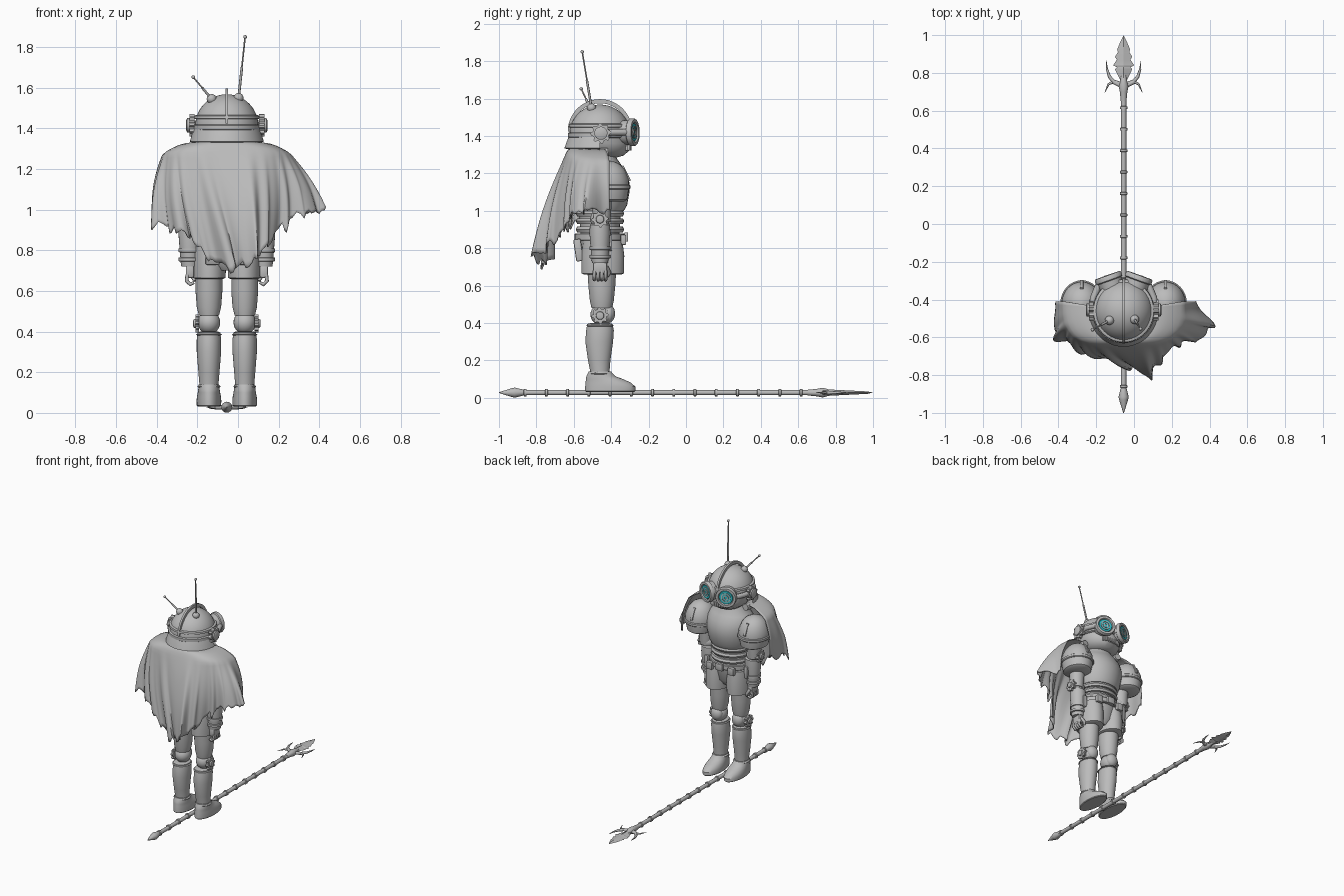
import bpy, bmesh, math, random
from math import sin, cos, pi
from mathutils import Vector

random.seed(4)
if "Cube" in bpy.data.objects:
    bpy.data.objects.remove(bpy.data.objects["Cube"])
X0, Y0 = -0.055, -0.46      # body axis
FULL = 2 * pi


def material(name, rgb):
    m = bpy.data.materials.new(name)
    m.use_nodes = True
    m.diffuse_color = (*rgb, 1)
    m.node_tree.nodes["Principled BSDF"].inputs["Base Color"].default_value = (*rgb, 1)
    return m


GREY = material("plain grey", (0.5, 0.5, 0.5))
CYAN = material("glowing cyan", (0.03, 0.5, 0.56))


def finish(name, bm, mat=GREY, loc=(0, 0, 0), direction=None, angle=35):
    """Turn a bmesh into a shaded object, its z axis aimed along direction."""
    bmesh.ops.recalc_face_normals(bm, faces=bm.faces)
    me = bpy.data.meshes.new(name)
    bm.to_mesh(me)
    bm.free()
    ob = bpy.data.objects.new(name, me)
    bpy.context.collection.objects.link(ob)
    me.materials.append(mat)
    ob.location = loc
    if direction:
        ob.rotation_euler = Vector(direction).to_track_quat('Z', 'Y').to_euler()
    for o in bpy.context.selected_objects:
        o.select_set(False)
    ob.select_set(True)
    bpy.context.view_layer.objects.active = ob
    bpy.ops.object.shade_smooth_by_angle(angle=math.radians(angle))
    return ob


def loft(name, rings, n=32, start=0, sweep=FULL, cap=True, **kw):
    """Skin a stack of ellipses (z, rx, ry, centre y shift)."""
    bm = bmesh.new()
    closed = sweep == FULL
    count = n if closed else n + 1
    rows = []
    for ring in rings:
        z, rx, ry, cy = (list(ring) + [ring[1], 0][len(ring) - 2:])[:4]
        rows.append([bm.verts.new((rx * cos(start + sweep * i / n),
                                   cy + ry * sin(start + sweep * i / n), z)) for i in range(count)])
    for a, b in zip(rows, rows[1:]):
        for i in range(n):
            j = (i + 1) % count
            bm.faces.new((a[i], a[j], b[j], b[i]))
    if closed and cap:
        bm.faces.new(rows[0])
        bm.faces.new(rows[-1])
    return finish(name, bm, **kw)


def box(name, size, loc, direction=None):
    bm = bmesh.new()
    bmesh.ops.create_cube(bm, size=1)
    bmesh.ops.scale(bm, vec=size, verts=bm.verts)
    bmesh.ops.bevel(bm, geom=bm.edges[:], offset=min(size) * .2, segments=2, affect='EDGES', profile=.5)
    return finish(name, bm, loc=loc, direction=direction)


def ball(name, r, loc, squash=(1, 1, 1)):
    bm = bmesh.new()
    bmesh.ops.create_uvsphere(bm, u_segments=24, v_segments=14, radius=r)
    bmesh.ops.scale(bm, vec=squash, verts=bm.verts)
    return finish(name, bm, loc=loc)


def gear(name, r, depth, loc, side, teeth=8):
    bm = bmesh.new()
    ring = []
    for i in range(teeth * 4):
        a, rad = FULL * i / (teeth * 4), r if i % 4 < 2 else r * .8
        ring.append(bm.verts.new((rad * cos(a), rad * sin(a), -depth / 2)))
    face = bm.faces.new(ring)
    out = bmesh.ops.extrude_face_region(bm, geom=[face])
    bmesh.ops.translate(bm, vec=(0, 0, depth), verts=[v for v in out["geom"] if isinstance(v, bmesh.types.BMVert)])
    finish(name, bm, loc=loc, direction=(side, 0, 0))
    hub = Vector(loc) + Vector((side * depth / 2, 0, 0))
    loft(name + "_hub", [(0, r * .5), (depth * .5, r * .45), (depth * .6, r * .3)], n=20, loc=hub, direction=(side, 0, 0))


def wire(name, pts, radii, r):
    cu = bpy.data.curves.new(name, 'CURVE')
    cu.dimensions, cu.bevel_depth, cu.bevel_resolution, cu.use_fill_caps = '3D', r, 2, True
    sp = cu.splines.new('POLY')
    sp.points.add(len(pts) - 1)
    for p, co, rad in zip(sp.points, pts, radii):
        p.co, p.radius = (*co, 1), rad
    ob = bpy.data.objects.new(name, cu)
    bpy.context.collection.objects.link(ob)
    cu.materials.append(GREY)
    for o in bpy.context.selected_objects:
        o.select_set(False)
    ob.select_set(True)
    bpy.context.view_layer.objects.active = ob
    bpy.ops.object.convert(target='MESH')


AXIS = (X0, Y0, 0)

# Torso, chest plate, belt
loft("waist", [(.78, .13, .1), (.9, .125, .105), (1.04, .13, .115)], loc=AXIS)
loft("chest_plate", [(1.0, .142, .128), (1.03, .155, .145), (1.1, .17, .158), (1.15, .174, .158),
                     (1.2, .168, .142), (1.24, .145, .118), (1.28, .1, .09), (1.33, .08, .08)], loc=AXIS)
for z in (.9, .945, .985):
    loft("waist_band", [(z - .015, .138, .122), (z, .143, .13), (z + .015, .138, .122)], loc=AXIS)
loft("belt", [(.84, .15, .13), (.845, .155, .135), (.875, .155, .135), (.88, .15, .13)], loc=AXIS)
box("buckle", (.06, .02, .05), (X0, Y0 + .14, .86))
loft("pelvis", [(.7, .05, .07), (.74, .12, .1), (.84, .145, .115)], loc=AXIS)

# Head: jaw, dome, band, crest, neck guard
loft("neck", [(1.25, .08), (1.34, .085)], loc=AXIS)
loft("jaw", [(1.285, .05, .05, .04), (1.295, .09, .09, .035), (1.32, .125, .13, .025), (1.36, .145, .15, .015),
             (1.42, .15, .155)], loc=AXIS)
loft("helmet_dome", [(1.41 + .158 * sin(a * pi / 24), .156 * cos(a * pi / 24), .163 * cos(a * pi / 24))
                     for a in range(12)] + [(1.568, .004)], n=40, loc=AXIS)
loft("helmet_band", [(1.39, .158, .165), (1.395, .166, .172), (1.415, .166, .172), (1.42, .158, .165)], n=40, loc=AXIS)
loft("helmet_upper_band", [(1.445, .153, .16), (1.448, .162, .168), (1.462, .16, .166), (1.466, .15, .157)], n=40, loc=AXIS)
loft("neck_guard", [(1.4, .162, .165), (1.37, .172, .178), (1.335, .182, .19), (1.33, .17, .175)],
     start=pi, sweep=pi, loc=AXIS)
bm = bmesh.new()
arc = [[bm.verts.new((x, r * cos(a * pi / 24), r * sin(a * pi / 24))) for x, r in
        ((-.007, .15), (-.007, .172), (.007, .172), (.007, .15))] for a in range(25)]
for a, b in zip(arc, arc[1:]):
    for i in range(4):
        bm.faces.new((a[i], a[i - 1], b[i - 1], b[i]))
finish("helmet_crest", bm, loc=(X0, Y0, 1.425))
for i in range(-4, 5):
    a = i * .13
    box("tooth", (.013, .014, .03), (X0 + .135 * sin(a), Y0 + .025 + .137 * cos(a), 1.337))

# Goggles with ringed lenses, ear gears, antennae
for s in (-1, 1):
    aim = Vector((s * .36, 1, .02)).normalized()
    eye = Vector((X0 + s * .083, Y0 + .183, 1.42))
    loft("goggle", [(-.1, .062), (-.025, .066), (-.02, .074), (.0, .074), (.006, .07), (.006, .054), (-.006, .05)],
         loc=eye, direction=aim)
    loft("lens", [(-.006, .05), (.0, .047)], mat=CYAN, loc=eye, direction=aim)
    for r in (.034, .018):
        loft("lens_ring", [(0, r), (.004, r), (.004, r - .007), (0, r - .007)], cap=False, loc=eye, direction=aim)
    gear("ear_gear", .055, .025, (X0 + s * .172, Y0 + .005, 1.415), s)
    loft("ear_cap", [(0, .035), (.02, .035), (.025, .025)], loc=(X0 + s * .175, Y0 + .005, 1.415), direction=(s, 0, 0))
    wire("goggle_strap", [(X0 + s * .165, Y0, 1.415), (X0 + s * .16, Y0 + .07, 1.42), (X0 + s * .13, Y0 + .14, 1.42)],
         (1, 1, 1), .018)
for base, tip in (((-.13, -.51, 1.545), (-.22, -.56, 1.652)), ((.003, -.505, 1.55), (.035, -.555, 1.85))):
    b, t = Vector(base), Vector(tip)
    ball("antenna_base", .024, base)
    wire("antenna_lower", (b, b.lerp(t, .5)), (1, 1), .0065)
    wire("antenna_upper", (b.lerp(t, .5), t), (1, 1), .004)
    ball("antenna_tip", .009, tip)

for s in (-1, 1):
    # Shoulder, arm and hand
    sx, ax, lx = X0 + s * .222, X0 + s * .182, X0 + s * .088
    loft("shoulder_pad", [(1.05, .075, .09), (1.06, .092, .105), (1.12, .106, .115), (1.17, .105, .113),
                          (1.22, .085, .093), (1.25, .06, .065), (1.265, .03, .033), (1.27, .004)],
         loc=(sx, Y0 + .04, 0))
    loft("shoulder_rim", [(1.115, .108, .117), (1.12, .113, .122), (1.135, .113, .122), (1.14, .107, .116)],
         loc=(sx, Y0 + .04, 0))
    box("shoulder_strap", (.018, .012, .09), (sx, Y0 + .14, 1.2), (0, -.5, 1))
    loft("upper_arm", [(.94, .045), (1.0, .05), (1.1, .055)], n=24, loc=(X0 + s * .2, Y0 + .01, 0))
    ball("elbow", .052, (ax + s * .008, Y0, .955))
    gear("elbow_gear", .045, .02, (ax + s * .06, Y0, .955), s)
    loft("forearm", [(.72, .042), (.74, .045), (.8, .05), (.88, .056), (.925, .054), (.935, .045)], n=24, loc=(ax, Y0, 0))
    for z in (.755, .8):
        loft("wrist_band", [(z - .01, .05), (z - .008, .056), (z + .008, .056), (z + .01, .05)], n=24, loc=(ax, Y0, 0))
    box("palm", (.04, .075, .06), (ax, Y0, .695))
    for i in range(4):
        y = Y0 - .03 + .02 * i
        wire("finger", [(ax + s * .012, y, .68), (ax + s * .016, y, .65), (ax - s * .002, y, .632),
                        (ax - s * .02, y, .642)], (1, 1, 1, .8), .0095)
    wire("thumb", [(ax, Y0 + .035, .7), (ax - s * .015, Y0 + .05, .67), (ax - s * .025, Y0 + .04, .65)],
         (1, 1, .8), .011)

    # Leg, knee, boot
    loft("hip_plate", [(.84, .075, .105), (.76, .083, .115), (.665, .08, .113), (.66, .07, .1)],
         loc=(lx - s * .002, Y0 + .015, 0))
    loft("thigh", [(.48, .05, .055), (.52, .06, .064), (.6, .066, .072), (.7, .066, .078)], loc=(lx, Y0 + .01, 0))
    ball("knee", .058, (lx, Y0 + .01, .445), (.95, 1.05, 1))
    ball("knee_cap", .045, (lx, Y0 + .045, .45), (1, .8, 1.1))
    gear("knee_gear", .045, .018, (lx + s * .058, Y0, .44), s)
    loft("shin", [(.1, .046, .048), (.13, .046, .05), (.2, .052, .06, -.004), (.3, .06, .074, -.004),
                  (.36, .06, .074), (.395, .056, .068), (.4, .045, .05)], loc=(lx, Y0, 0))
    for z in (.13, .385):
        loft("shin_band", [(z - .008, .05, .054), (z, .053 + z * .03, .056 + z * .05), (z + .008, .05, .054)],
             loc=(lx, Y0, 0))
    loft("boot", [(.032, .055, .128, .055), (.037, .06, .134, .055), (.06, .061, .134, .055), (.08, .059, .122, .045),
                  (.1, .055, .1, .025), (.115, .053, .078, .005), (.14, .05, .06)], loc=(lx, Y0, 0))

    # Belt pouches
    box("side_pouch", (.03, .07, .09), (X0 + s * .165, Y0 + .03, .83))
    box("front_pouch", (.05, .03, .055), (X0 + s * .09, Y0 + .125, .845))
    box("back_pouch", (.07, .04, .12), (X0 + s * .07, Y0 - .115, .79), (0, -.15, 1))

# Cape: collar row, shoulder row, ragged hem
HEM = [(-.4, -.41, 1.0), (-.425, -.6, .94), (-.34, -.63, .9), (-.25, -.69, .88), (-.14, -.71, .75), (-.01, -.76, .71),
       (.09, -.815, .76), (.14, -.72, .83), (.22, -.64, .91), (.32, -.62, .98), (.42, -.55, 1.0), (.33, -.41, 1.01)]
COLS, ROWS = 110, 26


def hem_at(t):
    f = t * (len(HEM) - 1)
    i = min(int(f), len(HEM) - 2)
    k = f - i
    return Vector(HEM[i]).lerp(Vector(HEM[i + 1]), k * k * (3 - 2 * k))


def cape_point(t, v, rag):
    a = pi + pi * t
    c, s = cos(a), sin(a)
    collar = Vector((X0 + .13 * c, Y0 + .02 + .16 * s, 1.325))
    bx, by = math.copysign(abs(c) ** .6, c), -abs(s) ** .7
    shoulder = Vector((X0 + .315 * bx, -.41 + .235 * by, 1.27 + .025 * abs(s)))
    if v < .25:
        k = v / .25
        p = collar.lerp(shoulder, k)
        p.z += .02 * sin(pi * k)
        return p
    k = (v - .25) / .75
    p = shoulder.lerp(hem_at(t), k)
    p.z += rag * max(0, k - .6) * 2.5
    out = Vector((p.x - X0, p.y + .4, 0)).normalized()
    return p + out * (.014 * k * sin(t * 62) + .009 * k * sin(t * 101 + 2) + .02 * sin(pi * k))


bm = bmesh.new()
rags = [.022 * sin(i * 1.1) * sin(i * .37) + random.uniform(-.012, .012) for i in range(COLS + 1)]
grid = [[bm.verts.new(cape_point(i / COLS, j / ROWS, rags[i])) for i in range(COLS + 1)] for j in range(ROWS + 1)]
for a, b in zip(grid, grid[1:]):
    for i in range(COLS):
        bm.faces.new((a[i], a[i + 1], b[i + 1], b[i]))
cape = finish("cape", bm, angle=60)
thick = cape.modifiers.new("thickness", 'SOLIDIFY')
thick.thickness, thick.offset = .006, 0
wire("cape_collar", [(X0 + .15 * cos(a * pi / 16), Y0 + .01 + .165 * sin(a * pi / 16), 1.31 - .012 * sin(a * pi / 16 - pi))
                     for a in range(15, 34)], [1] * 19, .025)

# Spear: shaft, rings, butt, blade, hooks
SPEAR, FWD = (X0, 0, .028), (0, 1, 0)
loft("spear_shaft", [(-.9, .014), (.74, .014)], n=16, loc=SPEAR, direction=FWD)
for i in range(14):
    y = -.86 + .1135 * i
    loft("spear_ring", [(y - .008, .014), (y - .006, .02), (y + .006, .02), (y + .008, .014)], n=16, loc=SPEAR, direction=FWD)
loft("spear_butt", [(-1, .002), (-.93, .024), (-.915, .027), (-.87, .016)], n=16, loc=SPEAR, direction=FWD)
loft("spear_socket", [(.65, .015), (.7, .02), (.73, .026), (.76, .018), (.8, .01)], n=16, loc=SPEAR, direction=FWD)
EDGE = [(.012, .75), (.046, .82), (.036, .83), (.056, .84), (.036, .87), (.046, .885), (.03, .91), (.034, .925), (.015, .97)]
bm = bmesh.new()
tip = bm.verts.new((0, 1, 0))
spines = [[bm.verts.new((0, y, h * (1.1 - y) * .05)) for w, y in EDGE] for h in (-1, 1)]
for s in (-1, 1):
    rim = [bm.verts.new((s * w, y, 0)) for w, y in EDGE]
    for spine in spines:
        for i in range(len(EDGE) - 1):
            bm.faces.new((rim[i], rim[i + 1], spine[i + 1], spine[i]))
        bm.faces.new((rim[-1], tip, spine[-1]))
    wire("spear_hook", [(X0 + s * w, y, .028) for w, y in ((.01, .73), (.05, .75), (.075, .78), (.088, .82), (.092, .865))],
         (1, 1, .8, .5, .1), .011)
    wire("spear_barb", [(X0 + s * w, y, .028) for w, y in ((.01, .74), (.05, .755), (.08, .74), (.1, .695))],
         (1, .9, .6, .1), .01)
finish("spear_blade", bm, loc=SPEAR, angle=20)
